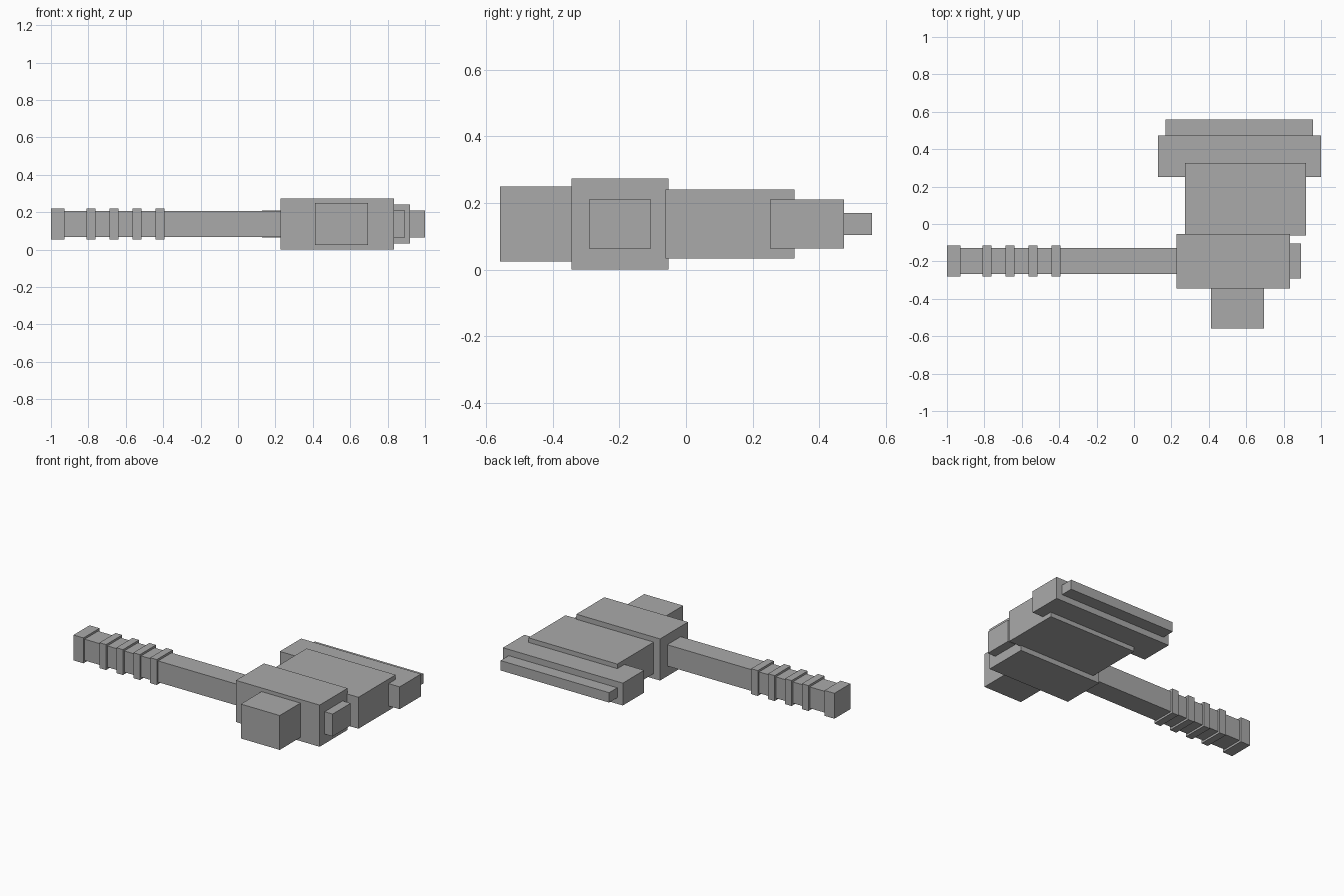
import bpy

if "Cube" in bpy.data.objects:
    bpy.data.objects.remove(bpy.data.objects["Cube"], do_unlink=True)

GREY = (0.4, 0.4, 0.4, 1.0)
grey = bpy.data.materials.new("plain grey")
grey.use_nodes = True
grey.diffuse_color = GREY
grey.node_tree.nodes["Principled BSDF"].inputs["Base Color"].default_value = GREY

MID_Z = 0.137    # every block is centred on this height
SHAFT_Y = -0.198  # axis of the handle


def block(name, x, y, height):
    """Box spanning the x and y ranges, centred vertically on MID_Z."""
    bpy.ops.mesh.primitive_cube_add(
        size=1, location=(sum(x) / 2, sum(y) / 2, MID_Z))
    ob = bpy.context.object
    ob.name = name
    ob.scale = (x[1] - x[0], y[1] - y[0], height)
    bpy.ops.object.transform_apply(location=False, rotation=False, scale=True)
    ob.data.materials.append(grey)
    return ob


def around_shaft(width):
    return (SHAFT_Y - width / 2, SHAFT_Y + width / 2)


# Handle with pommel, grip rings and the cap on its far end
block("handle", (-0.93, 0.23), around_shaft(0.14), 0.14)
block("pommel", (-1.0, -0.928), around_shaft(0.167), 0.167)
for i in range(4):
    start = -0.811 + i * 0.123
    block(f"grip_ring_{i + 1}", (start, start + 0.048), around_shaft(0.167), 0.167)
block("handle_end_cap", (0.83, 0.893), around_shaft(0.187), 0.147)

# Head: hammer face, central block, cheek and stepped blade
block("hammer_face", (0.412, 0.695), (-0.559, -0.34), 0.226)
block("head_block", (0.226, 0.835), (-0.344, -0.053), 0.274)
block("cheek", (0.272, 0.92), (-0.062, 0.325), 0.207)
block("blade", (0.128, 1.0), (0.252, 0.474), 0.147)
block("blade_edge", (0.168, 0.958), (0.47, 0.559), 0.065)
